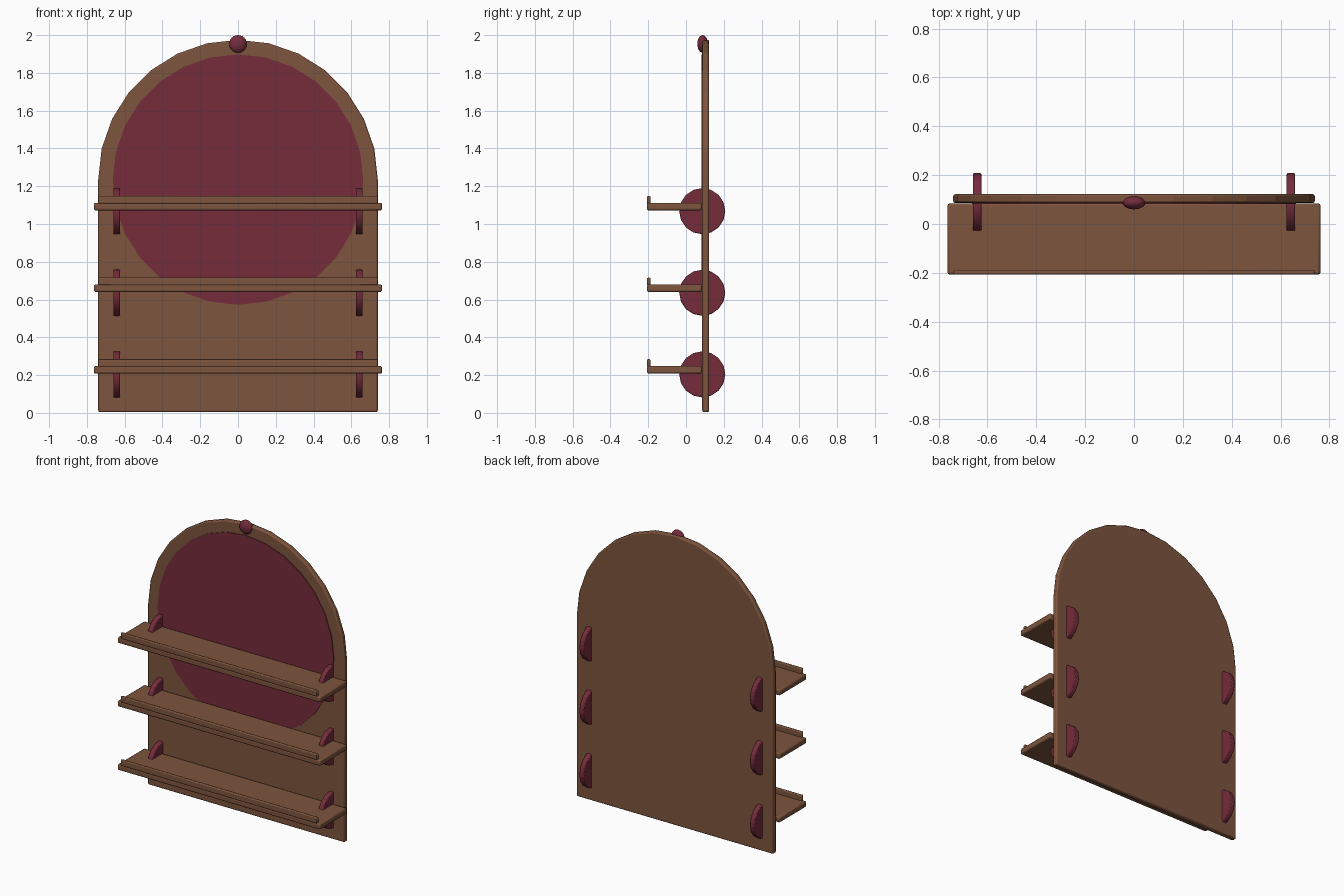
import bpy, bmesh, math
from mathutils import Matrix

if "Cube" in bpy.data.objects:
    bpy.data.objects.remove(bpy.data.objects["Cube"])


def material(name, rgb):
    m = bpy.data.materials.new(name)
    m.diffuse_color = (*rgb, 1)
    m.use_nodes = True
    m.node_tree.nodes["Principled BSDF"].inputs["Base Color"].default_value = m.diffuse_color
    return m


wood = material("brown wood", (0.205, 0.089, 0.047))
wine = material("burgundy paint", (0.181, 0.025, 0.045))


def finish(name, bm, mat, bevel=0, angle=30):
    bmesh.ops.recalc_face_normals(bm, faces=bm.faces)
    me = bpy.data.meshes.new(name)
    bm.to_mesh(me)
    bm.free()
    ob = bpy.data.objects.new(name, me)
    bpy.context.collection.objects.link(ob)
    me.materials.append(mat)
    if bevel:
        mod = ob.modifiers.new("soft edges", 'BEVEL')
        mod.width, mod.segments = bevel, 2
        mod.limit_method, mod.angle_limit = 'ANGLE', math.radians(40)
    bpy.ops.object.select_all(action='DESELECT')
    ob.select_set(True)
    bpy.context.view_layer.objects.active = ob
    bpy.ops.object.shade_smooth_by_angle(angle=math.radians(angle))
    return ob


def box(name, lo, hi, mat, bevel):
    bm = bmesh.new()
    size = [b - a for a, b in zip(lo, hi)]
    mid = [(a + b) / 2 for a, b in zip(lo, hi)]
    bmesh.ops.create_cube(bm, size=1, matrix=Matrix.Translation(mid) @ Matrix.Diagonal((*size, 1)))
    return finish(name, bm, mat, bevel)


def slab(name, outline, y0, y1, mat, bevel=0):
    """Extrude an x-z outline from y0 to y1."""
    bm = bmesh.new()
    face = bm.faces.new([bm.verts.new((x, y0, z)) for x, z in outline])
    ext = bmesh.ops.extrude_face_region(bm, geom=[face])
    verts = [v for v in ext['geom'] if isinstance(v, bmesh.types.BMVert)]
    bmesh.ops.translate(bm, verts=verts, vec=(0, y1 - y0, 0))
    return finish(name, bm, mat, bevel, 10)


def arc(radius, centre, steps, sweep):
    return [(radius * math.cos(sweep * i / steps), centre + radius * math.sin(sweep * i / steps))
            for i in range(steps + 1)]


# Arched back board and the round panel set into its front
ARCH_Z = 1.235
slab("back_board", [(-0.74, 0.004), (0.74, 0.004)] + arc(0.74, ARCH_Z, 14, math.pi),
     0.086, 0.122, wood, 0.008)
slab("round_panel", arc(0.663, ARCH_Z, 28, 2 * math.pi)[:-1], 0.081, 0.118, wine)

# Flattened knob at the top of the arch
bm = bmesh.new()
bmesh.ops.create_uvsphere(bm, u_segments=20, v_segments=12, radius=1,
                          matrix=Matrix.Translation((0, 0.088, 1.953)) @ Matrix.Diagonal((0.047, 0.028, 0.047, 1)))
finish("top_knob", bm, wine, angle=60)

# Three shelves, each with a front lip and two disc brackets
for n, z in enumerate((0.228, 0.66, 1.092), 1):
    box(f"shelf_{n}", (-0.763, -0.207, z - 0.02), (0.763, 0.084, z + 0.02), wood, 0.009)
    box(f"shelf_lip_{n}", (-0.74, -0.207, z + 0.015), (0.74, -0.188, z + 0.056), wood, 0.006)
    for side, x in (("left", -0.642), ("right", 0.642)):
        bm = bmesh.new()
        bmesh.ops.create_cone(bm, cap_ends=True, segments=16, radius1=0.122, radius2=0.122, depth=0.035,
                              matrix=Matrix.Translation((x, 0.086, z - 0.024)) @ Matrix.Rotation(math.pi / 2, 4, 'Y'))
        finish(f"bracket_{side}_{n}", bm, wine, 0.005)
